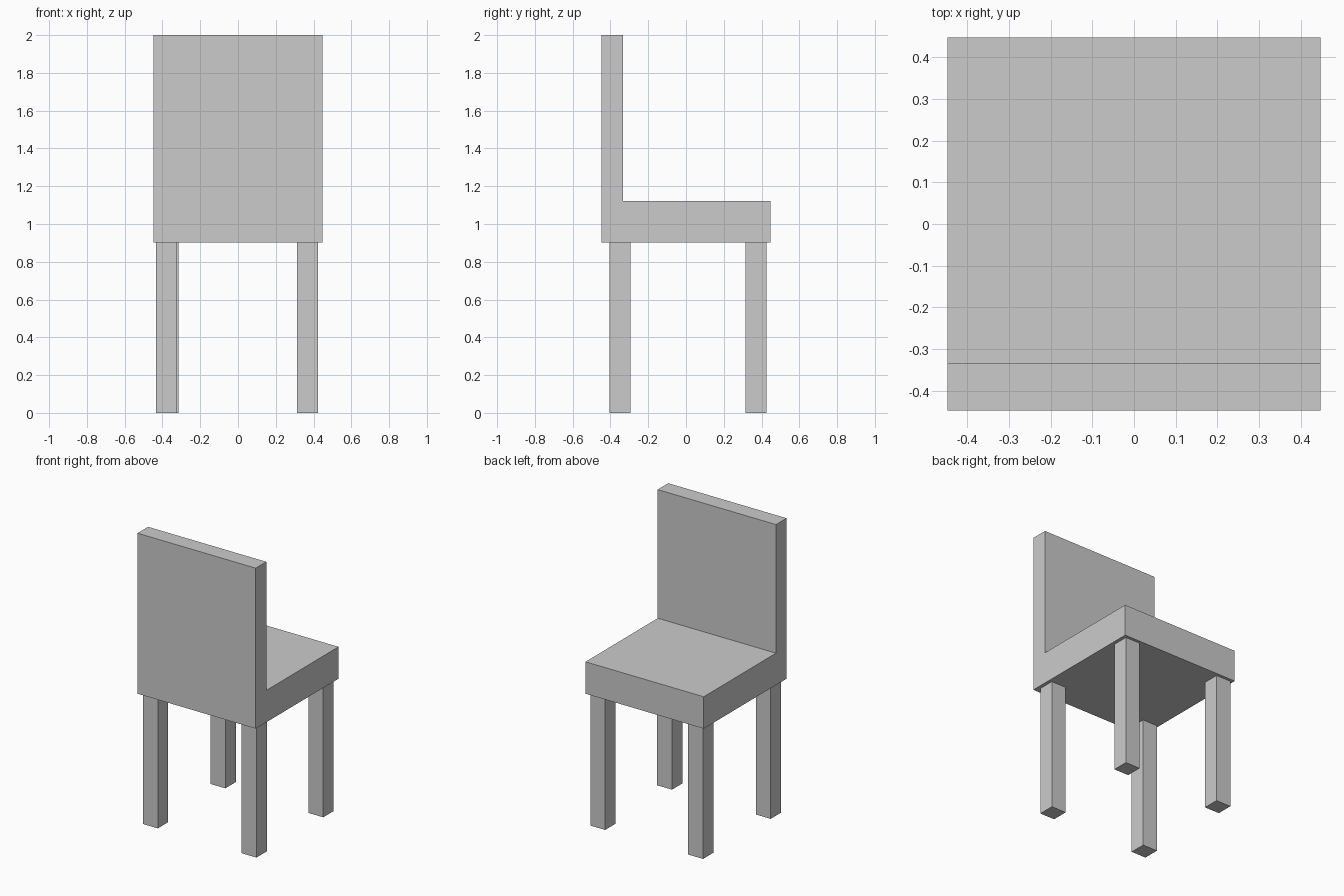
import bpy

if "Cube" in bpy.data.objects:
    bpy.data.objects.remove(bpy.data.objects["Cube"])


def box(name, x, y, z):
    """Box spanning the given (min, max) ranges."""
    bpy.ops.mesh.primitive_cube_add(size=1, location=[(a + b) / 2 for a, b in (x, y, z)])
    ob = bpy.context.object
    ob.name = name
    ob.scale = [b - a for a, b in (x, y, z)]
    bpy.ops.object.transform_apply(location=False, rotation=False, scale=True)
    return ob


HALF = 0.447
SEAT_BOTTOM, SEAT_TOP = 0.903, 1.121
LEG = 0.112

# Seat slab and upright backrest
box("seat", (-HALF, HALF), (-HALF, HALF), (SEAT_BOTTOM, SEAT_TOP))
box("backrest", (-HALF, HALF), (-HALF, -0.333), (SEAT_TOP, 2.0))

# Four square legs, by their lower x and y corner
for name, x, y in (
    ("front_left_leg", -0.434, -0.406),
    ("front_right_leg", 0.312, -0.406),
    ("back_left_leg", -0.428, 0.315),
    ("back_right_leg", 0.312, 0.315),
):
    box(name, (x, x + LEG), (y, y + LEG), (0, SEAT_BOTTOM))
